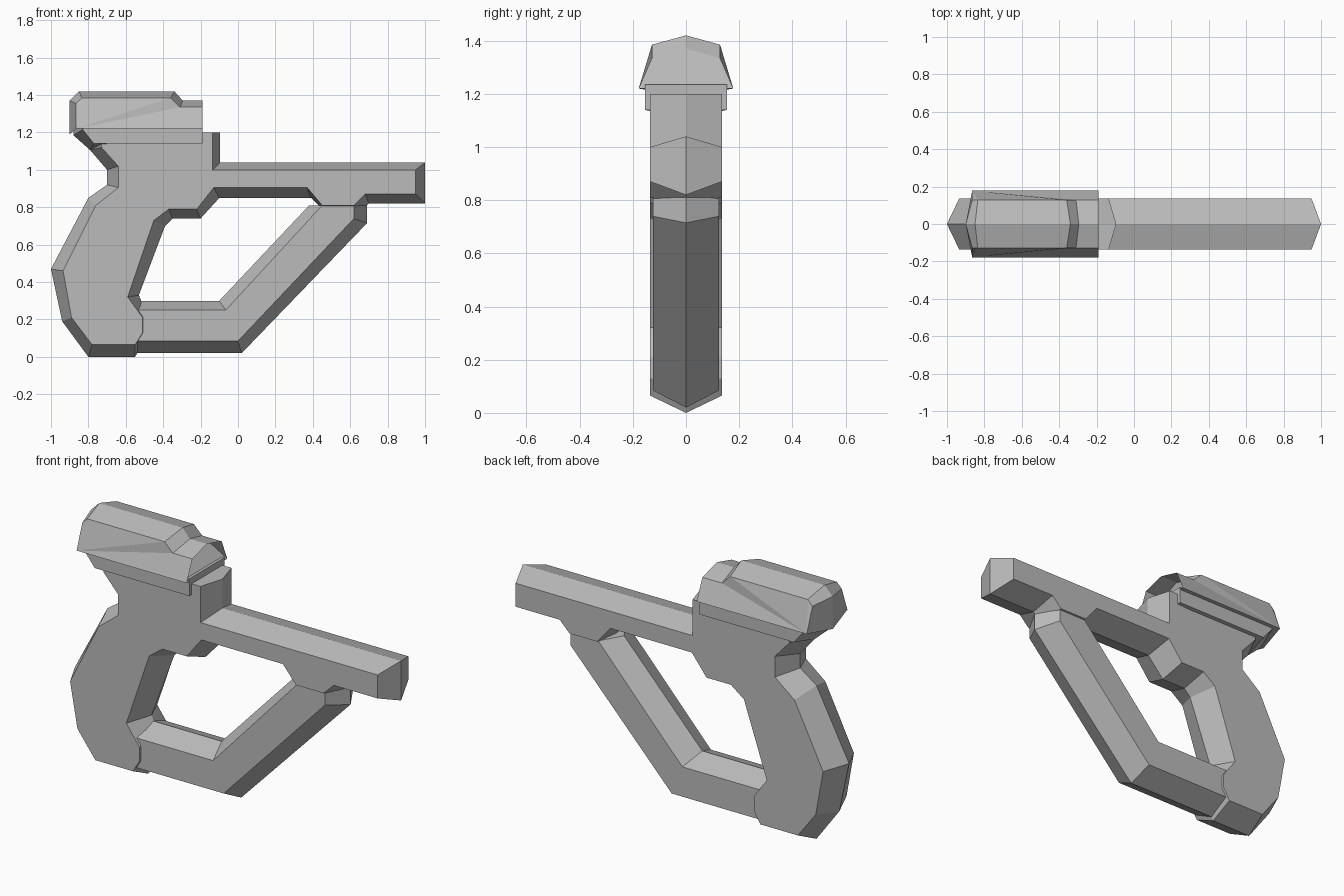
import bpy
import bmesh

# Remove the default cube only
default_cube = bpy.data.objects.get("Cube")
if default_cube:
    bpy.data.objects.remove(default_cube, do_unlink=True)

# Single flat colour
grey = bpy.data.materials.new("plain_grey")
grey.use_nodes = True
colour = (0.5, 0.5, 0.5, 1)
grey.diffuse_color = colour
shader = next(node for node in grey.node_tree.nodes if node.type == 'BSDF_PRINCIPLED')
shader.inputs["Base Color"].default_value = colour
shader.inputs["Roughness"].default_value = 0.8


def finish(name, mesh_builder, recalculate=True):
    """Turn a bmesh into a flat shaded object."""
    if recalculate:
        bmesh.ops.recalc_face_normals(mesh_builder, faces=mesh_builder.faces[:])
    mesh = bpy.data.meshes.new(name)
    mesh_builder.to_mesh(mesh)
    mesh_builder.free()
    mesh.materials.append(grey)
    part = bpy.data.objects.new(name, mesh)
    bpy.context.collection.objects.link(part)
    return part


def ridged_plate(name, half_width, outline):
    """Plate with flat sides and a raised centre ridge.
    Each outline entry holds side x, side z, ridge x, ridge z."""
    builder = bmesh.new()
    left = [builder.verts.new((p[0], half_width, p[1])) for p in outline]
    ridge = [builder.verts.new((p[2], 0, p[3])) for p in outline]
    right = [builder.verts.new((p[0], -half_width, p[1])) for p in outline]
    count = len(outline)
    for i in range(count):
        j = (i + 1) % count
        for first, second in ((left, ridge), (ridge, right)):
            builder.faces.new((first[i], first[j], second[j], second[i]))
    builder.faces.new(left)
    builder.faces.new(list(reversed(right)))
    return finish(name, builder)


# Grip, frame and barrel in one ridged plate
ridged_plate("frame_and_grip", 0.135, [
    # riser and barrel
    (-.135, 1.2, -.095, 1.2),
    (-.135, 1.0, -.095, 1.04),
    (.95, 1.0, 1.0, 1.04),
    (.95, .87, 1.0, .82),
    # mount below the barrel
    (.68, .87, .70, .82),
    (.62, .81, .65, .78),
    (.45, .81, .46, .78),
    (.37, .905, .39, .85),
    # trigger opening
    (-.13, .905, -.1, .85),
    (-.22, .79, -.2, .74),
    (-.37, .79, -.35, .74),
    (-.45, .73, -.39, .70),
    # grip front strap and foot
    (-.59, .32, -.53, .33),
    (-.51, .21, -.48, .21),
    (-.51, .13, -.48, .13),
    (-.55, .065, -.55, 0),
    (-.78, .065, -.80, 0),
    # grip back strap
    (-.89, .21, -.94, .19),
    (-.935, .46, -1.0, .47),
    (-.76, .81, -.80, .85),
    (-.64, .905, -.70, .92),
    (-.64, 1.02, -.70, 1.0),
    (-.73, 1.12, -.79, 1.105),
    (-.73, 1.2, -.79, 1.2),
])

# Angled guard from the foot of the grip to the barrel mount
ridged_plate("hand_guard", 0.125, [
    (-.6, .085, -.6, .02),
    (0, .085, .02, .02),
    (.62, .74, .69, .715),
    (.62, .81, .69, .81),
    (.45, .81, .38, .81),
    (-.065, .25, -.1, .3),
    (-.6, .25, -.6, .3),
])

# Rail under the slide
ridged_plate("slide_rail", 0.155, [
    (-.19, 1.235, -.19, 1.235),
    (-.19, 1.14, -.19, 1.14),
    (-.77, 1.14, -.79, 1.105),
    (-.83, 1.215, -.88, 1.185),
    (-.83, 1.235, -.88, 1.235),
])


# Slide: peaked roof, flared walls, hollow front with a sloping inner wall
def build_slide():
    builder = bmesh.new()
    roof_half, base_half = 0.128, 0.178
    shoulder = [(-.865, 1.355), (-.835, 1.385), (-.36, 1.385),
                (-.31, 1.335), (-.19, 1.335)]
    crown = [(-.9, 1.37), (-.85, 1.42), (-.34, 1.42),
             (-.295, 1.37), (-.19, 1.37)]
    peak = [builder.verts.new((x, 0, z)) for x, z in crown]
    tail = builder.verts.new((-.9, 0, 1.19))
    base_front, roof_start = [], []
    for side in (1, -1):
        def wind(*verts):
            builder.faces.new(verts if side > 0 else verts[::-1])

        edge = [builder.verts.new((x, side * roof_half, z)) for x, z in shoulder]
        heel = builder.verts.new((-.865, side * base_half, 1.22))
        toe = builder.verts.new((-.19, side * base_half, 1.22))
        # roof strips
        for i in range(len(edge) - 1):
            wind(peak[i], edge[i], edge[i + 1], peak[i + 1])
        # back panel
        wind(tail, heel, edge[0], peak[0])
        # wall fanned from the heel
        for i in range(len(edge) - 1):
            wind(heel, edge[i + 1], edge[i])
        wind(heel, toe, edge[-1])
        base_front.append((heel, toe))
        roof_start.append(edge[3])
    # underside
    (left_heel, left_toe), (right_heel, right_toe) = base_front
    builder.faces.new((tail, right_heel, right_toe, left_toe, left_heel))
    # inner wall sloping up from the lower front edge
    builder.faces.new((left_toe, right_toe, roof_start[1], peak[3], roof_start[0]))
    bmesh.ops.recalc_face_normals(builder, faces=builder.faces[:])
    if sum(f.normal.z * f.calc_area() for f in builder.faces
           if f.calc_center_median().z > 1.37) < 0:
        bmesh.ops.reverse_faces(builder, faces=builder.faces[:])
    return finish("slide", builder, recalculate=False)


build_slide()
